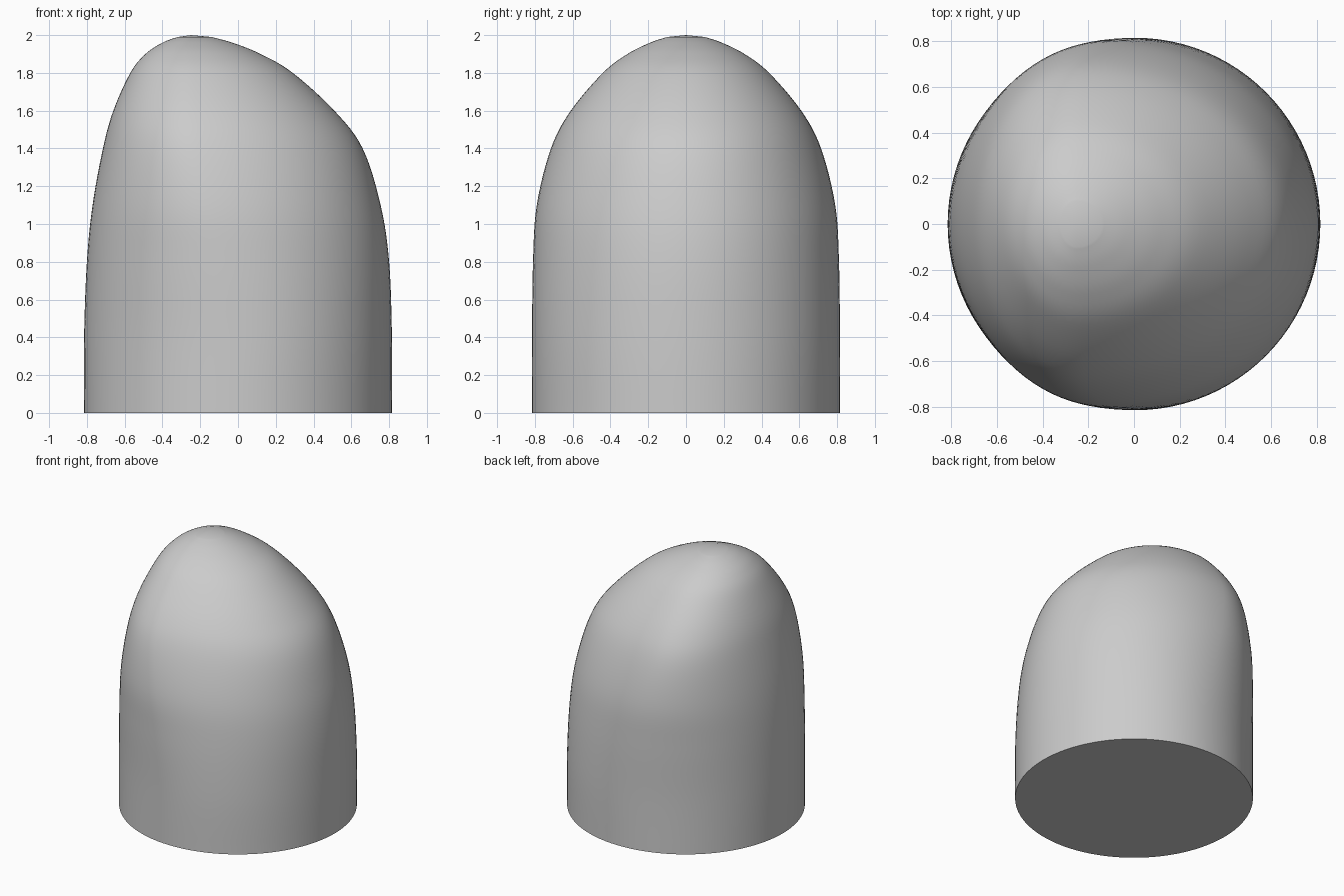
import bpy, bmesh, math
from mathutils import Vector

cube = bpy.data.objects.get("Cube")
if cube:
    bpy.data.objects.remove(cube, do_unlink=True)

grey = bpy.data.materials.new("plain grey")
grey.use_nodes = True
colour = (0.6, 0.6, 0.6, 1)
grey.diffuse_color = colour
grey.node_tree.nodes["Principled BSDF"].inputs["Base Color"].default_value = colour

# Sections: height, left edge x, right edge x, half depth, x of widest point
sections = [Vector(s) for s in (
    (0.0, -0.815, 0.815, 0.815, 0.0),
    (0.4, -0.815, 0.815, 0.815, 0.0),
    (0.8, -0.80, 0.80, 0.81, -0.06),
    (1.1, -0.77, 0.755, 0.79, -0.13),
    (1.4, -0.715, 0.66, 0.715, -0.20),
    (1.6, -0.66, 0.51, 0.61, -0.22),
    (1.8, -0.57, 0.29, 0.44, -0.23),
    (1.9, -0.49, 0.12, 0.31, -0.24),
    (1.96, -0.40, -0.03, 0.19, -0.25),
    (1.99, -0.32, -0.14, 0.10, -0.25),
)]
SIDES, STEPS = 96, 6


def smooth_between(a, b, c, d, t):
    """Cubic through b and c, with neighbours a and d."""
    return 0.5 * (2 * b + (c - a) * t + (2 * a - 5 * b + 4 * c - d) * t ** 2
                  + (3 * b - a - 3 * c + d) * t ** 3)


levels = []
last = len(sections) - 1
for i in range(last):
    near = [sections[min(max(i + k, 0), last)] for k in (-1, 0, 1, 2)]
    levels += [smooth_between(*near, j / STEPS) for j in range(STEPS)]
levels.append(sections[-1])

# Leaning dome: egg-shaped rings joined upward, with a flat base
bm = bmesh.new()
rings = []
for z, left, right, depth, mid in levels:
    ring = []
    for k in range(SIDES):
        a = math.tau * k / SIDES
        reach = right - mid if math.cos(a) > 0 else mid - left
        ring.append(bm.verts.new((mid + reach * math.cos(a), depth * math.sin(a), z)))
    rings.append(ring)
for low, high in zip(rings, rings[1:]):
    for k in range(SIDES):
        n = (k + 1) % SIDES
        bm.faces.new((low[k], low[n], high[n], high[k]))
tip = bm.verts.new((-0.25, 0, 2))
for k in range(SIDES):
    bm.faces.new((rings[-1][k], rings[-1][(k + 1) % SIDES], tip))
bm.faces.new(rings[0][::-1])

mesh = bpy.data.meshes.new("leaning_dome")
bm.to_mesh(mesh)
bm.free()
mesh.materials.append(grey)
dome = bpy.data.objects.new("leaning_dome", mesh)
bpy.context.collection.objects.link(dome)
bpy.context.view_layer.objects.active = dome
dome.select_set(True)
bpy.ops.object.shade_smooth_by_angle(angle=math.radians(40))
